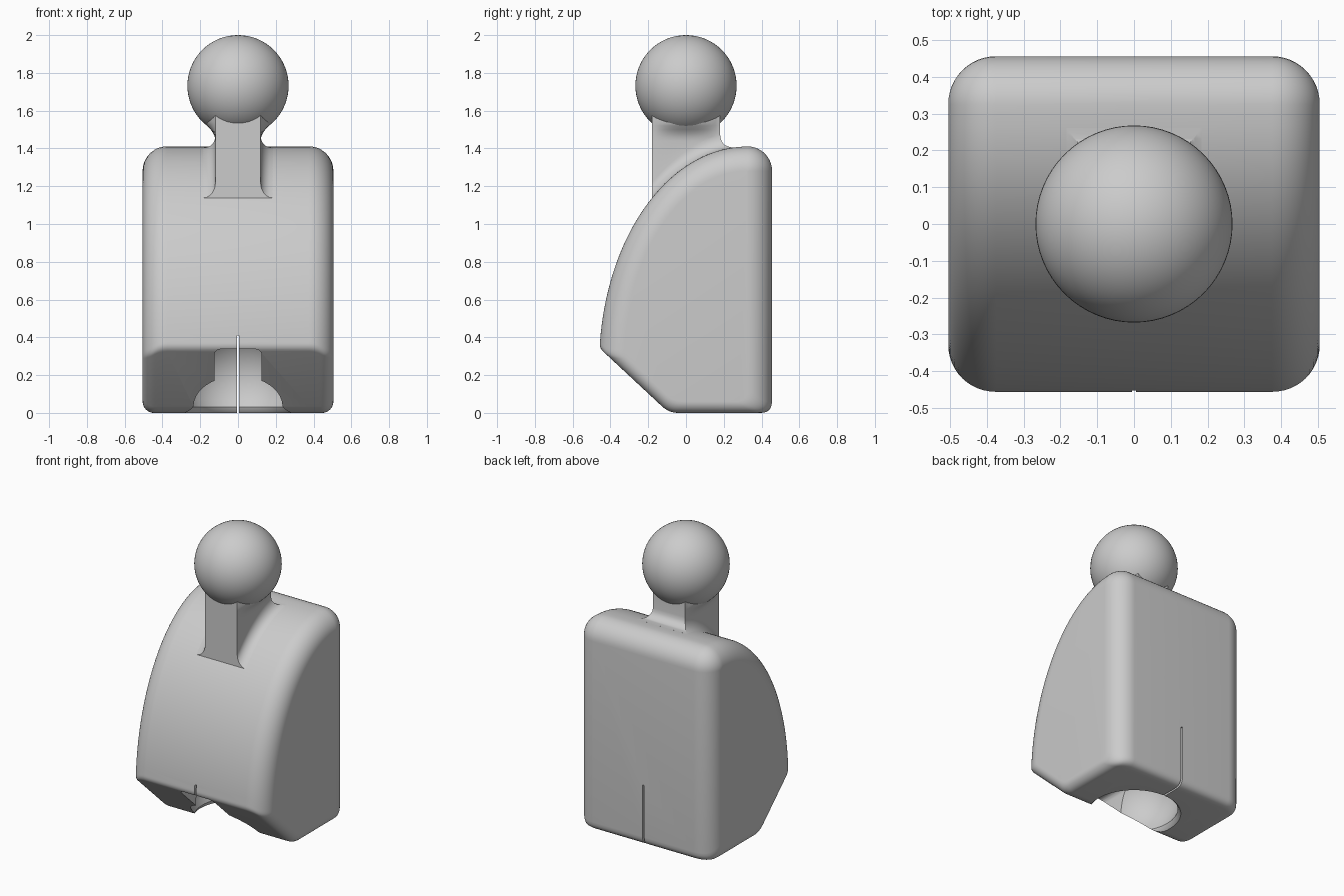
import bpy, bmesh
from math import sin, cos, sqrt, pi, radians, asin
from mathutils import Matrix

if "Cube" in bpy.data.objects:
    bpy.data.objects.remove(bpy.data.objects["Cube"], do_unlink=True)

grey = bpy.data.materials.new("plain grey")
grey.use_nodes = True
grey.diffuse_color = (0.6, 0.6, 0.6, 1)
grey.node_tree.nodes["Principled BSDF"].inputs["Base Color"].default_value = (0.6, 0.6, 0.6, 1)

HALF_W, BIG, SMALL = 0.505, 0.13, 0.06      # half width, large and small fillet radius
BACK, CREST_Y, BASE_Z = 0.455, 0.325, 0.25   # back plane and centre of the front curve
REACH, RISE = 0.785, 1.16                    # half axes of the front curve


def finish(name, bm):
    bmesh.ops.recalc_face_normals(bm, faces=bm.faces)
    mesh = bpy.data.meshes.new(name)
    bm.to_mesh(mesh)
    bm.free()
    obj = bpy.data.objects.new(name, mesh)
    bpy.context.collection.objects.link(obj)
    mesh.materials.append(grey)
    return obj


def activate(obj):
    bpy.ops.object.select_all(action="DESELECT")
    obj.select_set(True)
    bpy.context.view_layer.objects.active = obj


def loft(name, rings):
    """Skin closed rings of equal length and cap both ends."""
    bm = bmesh.new()
    rows = [[bm.verts.new(p) for p in ring] for ring in rings]
    n = len(rows[0])
    for a, b in zip(rows, rows[1:]):
        for i in range(n):
            j = (i + 1) % n
            bm.faces.new((a[i], a[j], b[j], b[i]))
    bm.faces.new(rows[0])
    bm.faces.new(rows[-1])
    bmesh.ops.remove_doubles(bm, verts=bm.verts, dist=0.0002)
    return finish(name, bm)


def rounded(before, corner, after, r, steps=6):
    """Soft corner between two directions."""
    pts = []
    ends = []
    for q in (before, after):
        dy, dz = q[0] - corner[0], q[1] - corner[1]
        k = r / sqrt(dy * dy + dz * dz)
        ends.append((corner[0] + dy * k, corner[1] + dz * k))
    for i in range(steps + 1):
        t = i / steps
        w = ((1 - t) ** 2, 2 * t * (1 - t), t * t)
        pts.append(tuple(w[0] * ends[0][k] + w[1] * corner[k] + w[2] * ends[1][k] for k in (0, 1)))
    return pts


def side_profile(d, e):
    """Side outline, inset by d on the curve and back, by e underneath."""
    a, b = REACH - d, RISE - d
    z = 0.34
    for _ in range(8):                       # meet the front curve and the slope
        y = CREST_Y - a * sqrt(1 - ((z - BASE_Z) / b) ** 2)
        z = (-0.68 * y - 0.061 + e) / 0.73
    start = asin((z - BASE_Z) / b)
    foot = ((e - 0.061 - 0.73 * e) / 0.68, e)
    heel = (BACK - d, e)
    pts = rounded(heel, foot, (y, z), 0.05)
    pts += rounded(foot, (y, z), (y + 0.01, z + 0.2), 0.025)
    first = start + 0.03
    for i in range(40):
        t = first + (pi / 2 - first) * i / 40
        pts.append((CREST_Y - a * cos(t), BASE_Z + b * sin(t)))
    for i in range(11):
        t = pi / 2 * i / 10
        r = BIG - d + 0.001
        pts.append((CREST_Y + r * sin(t), BASE_Z + RISE - BIG + r * cos(t)))
    pts += rounded((heel[0], 1), heel, foot, SMALL)
    return pts


# Body: side outline lofted across the width with rounded flanks
half = []
for i in range(13):
    t = pi / 2 * i / 12
    x = HALF_W - BIG + BIG * sin(t)
    over = min(SMALL, max(0, x - HALF_W + SMALL))
    half.append((x, BIG * (1 - cos(t)), SMALL - sqrt(SMALL ** 2 - over ** 2)))
stations = [(-x, d, e) for x, d, e in reversed(half)] + half
body = loft("body", [[(x, y, z) for y, z in side_profile(d, e)] for x, d, e in stations])


# Cutters: round socket, neck channel and thin slit
def box(name, lo, hi):
    bm = bmesh.new()
    size = [h - l for l, h in zip(lo, hi)]
    mid = [(l + h) / 2 for l, h in zip(lo, hi)]
    bmesh.ops.create_cube(bm, size=1, matrix=Matrix.Translation(mid) @ Matrix.Diagonal((*size, 1)))
    return finish(name, bm)


SOCKET_R, SOCKET_Z = 0.30, 0.17
outline = []
for i in range(1, 25):
    t = radians(115) * i / 24
    outline.append((SOCKET_R * sin(t), SOCKET_Z + SOCKET_R * cos(t)))
outline += [(0.267, 0.03), (0.275, 0.012), (0.29, -0.003), (0.29, -0.1)]
socket = loft("socket_cutter", [[(r * cos(k * pi / 32), r * sin(k * pi / 32), z) for k in range(64)]
                                for r, z in outline])

channel = box("channel_cutter", (-0.125, -0.7, 0.1), (0.125, 0, 0.337))
soft = channel.modifiers.new("soft", "BEVEL")
soft.width, soft.segments = 0.03, 4
slit = box("slit_cutter", (-0.006, -0.7, -0.1), (0.006, 0.7, 0.41))

for cutter in (socket, channel, slit):
    cutter.hide_render = True
    activate(body)
    cut = body.modifiers.new("cut", "BOOLEAN")
    cut.operation, cut.solver, cut.object = "DIFFERENCE", "EXACT", cutter
    bpy.ops.object.modifier_apply(modifier=cut.name)
    bpy.data.objects.remove(cutter, do_unlink=True)


# Neck: square post that flares into the body and the ball
NECK_X, NECK_Y, FLARE = 0.12, 0.18, 0.08


def body_top(y):
    return BASE_Z + RISE * sqrt(1 - ((CREST_Y - y) / REACH) ** 2)


def fillet(h, r):
    s = min(1, max(0, h / r))
    return r * (1 - sqrt(1 - (1 - s) ** 2))


def neck_ring(y, top):
    base = body_top(y)
    spread = 0.055 * max(0, 1 - (y / NECK_Y) ** 2)
    levels = [base - 0.06] + [base + FLARE * (i / 8) ** 1.5 for i in range(9)]
    levels += [max(base + FLARE, 1.44 + 0.02 * i) for i in range(8)]
    side = []
    for z in levels:
        z = min(z, top)
        up = min(1, max(0, (z - 1.44) / 0.09))
        side.append((NECK_X + 0.8 * fillet(z - base, FLARE) + spread * up ** 2, y, z))
    return side + [(-x, y, z) for x, y, z in reversed(side)]


rings = [neck_ring(-NECK_Y + 2 * NECK_Y * i / 16, 1.6) for i in range(17)]
for i in range(9):
    t = (i / 8) ** 1.5
    y = NECK_Y + 0.001 + FLARE * t
    rings.append(neck_ring(y, body_top(y) + fillet(FLARE * t, FLARE)))
neck = loft("neck", rings)

# Ball on top
bm = bmesh.new()
bmesh.ops.create_uvsphere(bm, u_segments=64, v_segments=32, radius=0.268,
                          matrix=Matrix.Translation((0, 0, 1.732)))
ball = finish("ball", bm)

for obj in (body, neck, ball):
    activate(obj)
    bpy.ops.object.shade_smooth_by_angle(angle=radians(30))
